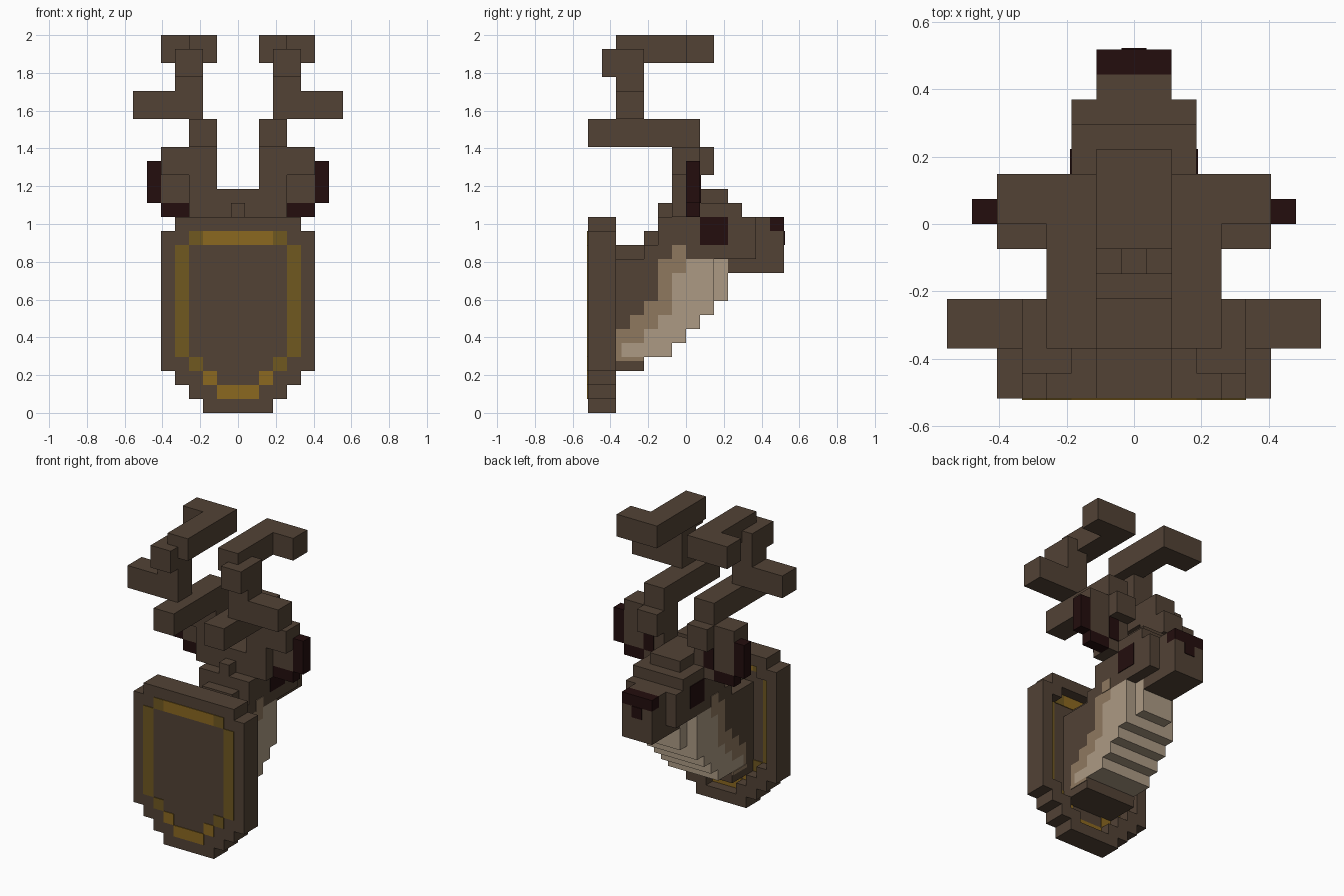
import bpy
import bmesh
from mathutils import Vector

U = 2 / 27      # size of one block
P = 0.06        # thickness of painted plates, in blocks

cube = bpy.data.objects.get("Cube")
if cube:
    bpy.data.objects.remove(cube, do_unlink=True)


def material(name, rgb):
    lin = [((c / 255 + 0.055) / 1.055) ** 2.4 for c in rgb] + [1]
    m = bpy.data.materials.new(name)
    m.use_nodes = True
    m.diffuse_color = lin
    m.node_tree.nodes["Principled BSDF"].inputs["Base Color"].default_value = lin
    return m


BROWN = material("brown", (82, 66, 53))
DARK = material("dark_brown", (35, 13, 13))
MID = material("tan", (143, 120, 95))
LIGHT = material("pale_tan", (172, 154, 132))
GOLD = material("gold", (139, 104, 32))
OLD_GOLD = material("dark_gold", (112, 88, 32))


def part(name, mat, boxes, mirror=False):
    """One mesh from boxes given as x, y and z ranges in blocks."""
    bm = bmesh.new()
    for x, y, z in boxes:
        sides = [x, (-x[1], -x[0])] if mirror else [x]
        for sx in sides:
            lo = Vector((sx[0], y[0], z[0])) * U
            hi = Vector((sx[1], y[1], z[1])) * U
            for v in bmesh.ops.create_cube(bm, size=1)["verts"]:
                v.co = [(a + b) / 2 + c * (b - a) for a, b, c in zip(lo, hi, v.co)]
    mesh = bpy.data.meshes.new(name)
    bm.to_mesh(mesh)
    bm.free()
    mesh.materials.append(mat)
    obj = bpy.data.objects.new(name, mesh)
    bpy.context.collection.objects.link(obj)
    return obj


def wide(half):
    return (-half, half)


# Plaque: flat panel with a raised rim; rows are z range, outer half, panel half
rows = [((0, 1), 2.5, 0), ((1, 2), 3.5, 1.5), ((2, 3), 4.5, 2.5),
        ((3, 4), 5.5, 3.5), ((4, 12), 5.5, 4.5), ((12, 13), 5.5, 3.5),
        ((13, 14), 4.5, 0)]
part("plaque_panel", BROWN, [(wide(p), (-7, -6), z) for z, o, p in rows if p])
part("plaque_rim", BROWN, [((p, o), (-7, -5), z) for z, o, p in rows], True)

# Gold inlay on both faces of the panel
faces = [(-7 - P, -7), (-6, -6 + P)]
part("inlay_ends", GOLD, [(wide(h), y, z) for y in faces
                          for h, z in [(2.5, (12, 13)), (1.5, (1, 2))]])
part("inlay_lower_corners", GOLD, [((1.5, 2.5), y, (2, 3)) for y in faces], True)
part("inlay_sides", OLD_GOLD, [(x, y, z) for y in faces for x, z in
                               [((3.5, 4.5), (4, 12)), ((2.5, 3.5), (3, 4)),
                                ((2.5, 3.5), (12, 13))]], True)

# Neck: stepped rows of z range, start of tan, start of pale tan, end
neck = [((4, 5), -5, -4.6, -1), ((5, 6), -5, -3, 0), ((6, 7), -4, -2, 1),
        ((7, 8), -3, -1, 2), ((8, 10), -2, -1, 2), ((10, 11), -2, 0, 2)]
N = wide(2.5)
part("neck_back", BROWN, [(N, (-6, a), z) for z, a, b, c in neck]
     + [(N, (-6, -3), (3, 4)), (wide(1.5), (-6, -3), (11, 12)),
        (wide(1.5), (-3, -2), (12, 13)), (N, (-3, -2), (11, 12))])
part("neck_band", MID, [(N, (a, b), z) for z, a, b, c in neck]
     + [((2.5, 2.5 + P), (-1, 0), (11, 12)), ((-2.5 - P, -2.5), (-1, 0), (11, 12)),
        ((2.5, 2.5 + P), (-5, -3), (3.7, 4)), ((-2.5 - P, -2.5), (-5, -3), (3.7, 4))])
part("throat", LIGHT, [(N, (b, c), z) for z, a, b, c in neck]
     + [(wide(1.5), (2, 3), (8, 11))])

# Head, with stepped crown and a small bump behind it
part("head", BROWN, [(N, (-2, 5), (11, 14)), (N, (-1, 4), (14, 15)),
                     (wide(1.5), (-1, 3), (15, 16)), (wide(0.5), (-2, -1), (14, 15))])
part("snout", BROWN, [(wide(1.5), (3, 6), (10, 14)), (wide(1.5), (6, 7), (10, 13))])
part("nose", DARK, [(wide(1.5), (6, 7), (13, 14)),
                    (wide(0.5), (7, 7 + P), (12, 13))])
part("eyes", DARK, [((2.5, 2.5 + P), (1, 3), (12, 14))], True)

# Ears with a dark rim
part("ears", BROWN, [((3.5, 5.5), (0, 1), (15, 17)),
                     ((3.5, 5.5), (-1, 1), (17, 19))], True)
part("ear_rims", DARK, [((3.5, 5.5), (0, 1), (14, 15)), ((5.5, 6.5), (0, 1), (15, 18)),
                        ((2.5, 3.5), (1, 1 + P), (15, 17))], True)

# Antlers
part("antler_stems", BROWN, [((1.5, 3.5), (-1, 1), (14, 19)),
                             ((1.5, 3.5), (1, 2), (17, 19))], True)
part("antler_beams", BROWN, [((1.5, 3.5), (-7, 1), (19, 21)),
                             ((2.5, 4.5), (-5, -3), (21, 24)),
                             ((2.5, 4.5), (-6, -3), (24, 26))], True)
part("antler_side_tines", BROWN, [((4.5, 7.5), (-5, -3), (21, 23))], True)
part("antler_tips", BROWN, [((1.5, 3.5), (-5, 2), (25, 27)),
                            ((3.5, 5.5), (0, 2), (25, 27))], True)
